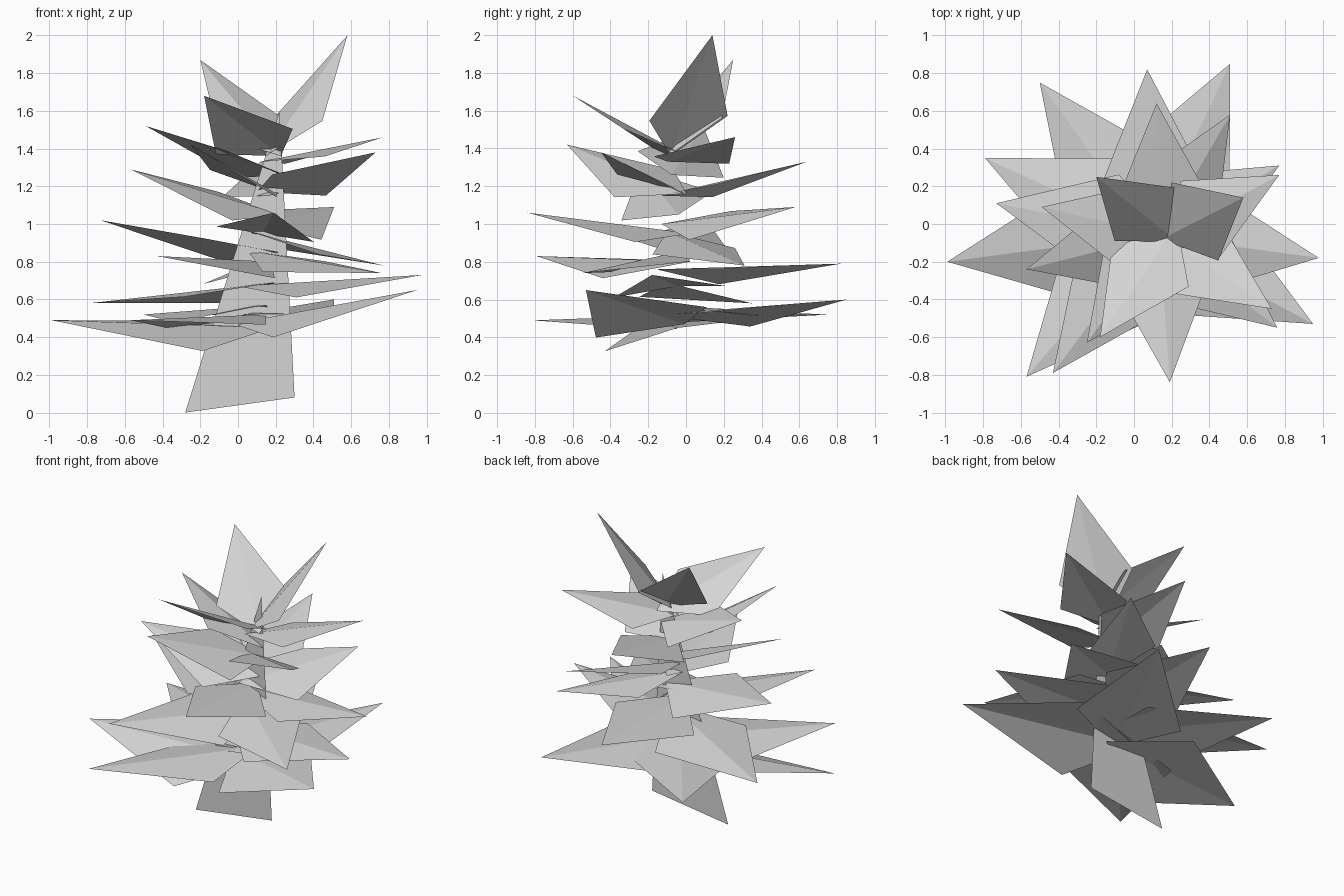
import bpy
from math import radians
from mathutils import Matrix, Vector

default_cube = bpy.data.objects.get("Cube")
if default_cube:
    bpy.data.objects.remove(default_cube, do_unlink=True)

# One plain grey for everything
GREY = (0.66, 0.66, 0.66, 1.0)
grey = bpy.data.materials.new("light_grey")
grey.use_nodes = True
grey.diffuse_color = GREY
grey.node_tree.nodes["Principled BSDF"].inputs["Base Color"].default_value = GREY

STEM_Y = -0.06


def add_mesh(name, points, faces):
    mesh = bpy.data.meshes.new(name)
    mesh.from_pydata([tuple(p) for p in points], [], faces)
    mesh.materials.append(grey)
    mesh.update()
    obj = bpy.data.objects.new(name, mesh)
    bpy.context.collection.objects.link(obj)
    return obj


def stem_point(height):
    """Centre of the leaning stem at a given height."""
    return Vector((0.01 + 0.13 * height, STEM_Y, height))


def add_leaf(name, tip, root_height, roll):
    """Kite folded along its midrib; a positive roll lifts its right side."""
    tip = Vector(tip)
    root = stem_point(root_height)
    # The root sits a little behind the stem, so the leaf passes through it
    reach = tip - root
    reach.z = 0
    root -= reach * 0.11
    rib = tip - root
    length = rib.length
    axis = rib.normalized()
    across = axis.cross(Vector((0, 0, 1))).normalized()
    across = Matrix.Rotation(-radians(roll), 3, axis) @ across
    normal = across.cross(axis)
    shoulder = root + rib * 0.35 - normal * length * 0.05
    right = shoulder + across * length * 0.3
    left = shoulder - across * length * 0.3
    return add_mesh(name, [root, right, tip, left], [(0, 1, 2), (0, 2, 3)])


# Stem: a flat tapering blade
add_mesh("stem", [(-0.28, STEM_Y, 0), (0.3, STEM_Y, 0.08), (0.22, STEM_Y, 1.6)], [(0, 1, 2)])

# Leaves from the crown down: tip, height of the root on the stem, roll in degrees
leaves = [
    ((0.58, 0.14, 2), 1.36, -5),
    ((-0.2, 0.25, 1.87), 1.36, 17),
    ((-0.18, -0.6, 1.68), 1.36, -18),
    ((-0.49, 0.09, 1.52), 1.26, -18),
    ((0.77, 0.26, 1.46), 1.33, 5),
    ((-0.25, -0.63, 1.42), 1.16, 18),
    ((0.73, -0.45, 1.38), 1.17, 14),
    ((0.12, 0.64, 1.33), 1.15, 8),
    ((-0.57, -0.24, 1.29), 1.05, 18),
    ((0.51, 0.58, 1.09), 1, -18),
    ((0.19, -0.84, 1.06), 0.95, 9),
    ((-0.73, 0.11, 1.02), 0.85, -12),
    ((-0.43, -0.79, 0.83), 0.8, 9),
    ((0.07, 0.82, 0.79), 0.76, 8),
    ((0.77, 0.31, 0.78), 0.96, -4),
    ((0.76, -0.55, 0.74), 0.86, -6),
    ((0.98, -0.18, 0.73), 0.67, -6),
    ((0.95, -0.53, 0.65), 0.47, -14),
    ((0.51, 0.85, 0.6), 0.52, 6),
    ((-0.79, 0.35, 0.58), 0.69, -3),
    ((-0.5, 0.75, 0.52), 0.57, 3),
    ((-0.99, -0.2, 0.49), 0.45, 13),
    ((-0.57, -0.81, 0.49), 0.52, -2),
]
for index, (tip, root_height, roll) in enumerate(leaves):
    add_leaf("leaf_" + str(index + 1), tip, root_height, roll)
